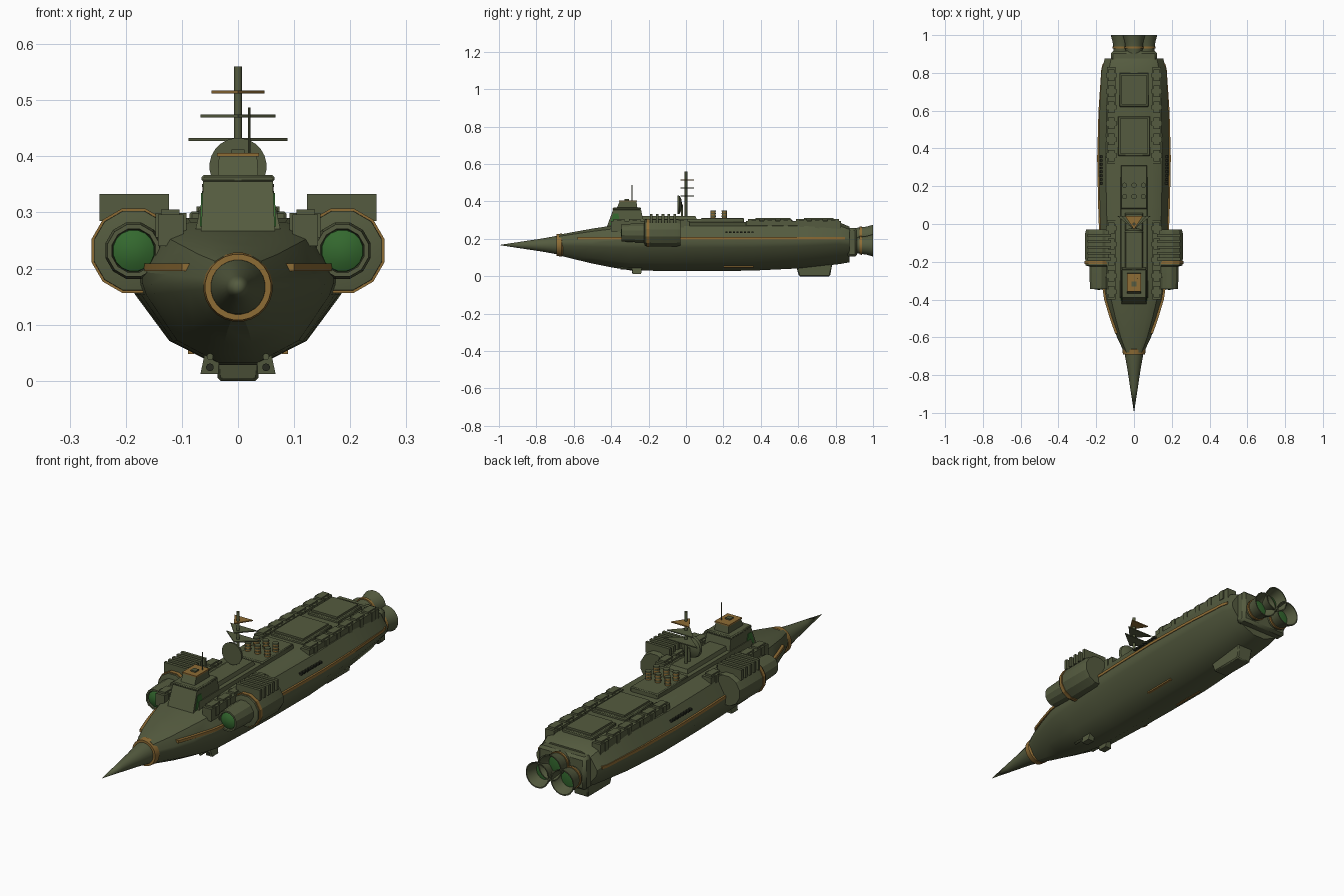
import bpy, bmesh, math
from mathutils import Vector

cube = bpy.data.objects.get("Cube")
if cube:
    bpy.data.objects.remove(cube, do_unlink=True)


def material(name, rgb):
    m = bpy.data.materials.new(name)
    m.use_nodes = True
    m.diffuse_color = (*rgb, 1)
    m.node_tree.nodes["Principled BSDF"].inputs["Base Color"].default_value = (*rgb, 1)
    return m


OLIVE = material("olive hull", (0.09, 0.105, 0.05))
GOLD = material("gold trim", (0.27, 0.15, 0.035))
GREEN = material("green glass", (0.034, 0.14, 0.028))
DARK = material("dark ports", (0.02, 0.023, 0.014))


def finish(name, bm, mat, angle=25):
    bmesh.ops.recalc_face_normals(bm, faces=bm.faces[:])
    mesh = bpy.data.meshes.new(name)
    bm.to_mesh(mesh)
    bm.free()
    mesh.materials.append(mat)
    ob = bpy.data.objects.new(name, mesh)
    bpy.context.collection.objects.link(ob)
    bpy.ops.object.select_all(action='DESELECT')
    bpy.context.view_layer.objects.active = ob
    ob.select_set(True)
    bpy.ops.object.shade_smooth_by_angle(angle=math.radians(angle))
    return ob


def loft(name, rings, mat, angle=25, caps=True):
    """Skin a list of closed rings with equal point counts."""
    bm = bmesh.new()
    rows = [[bm.verts.new(p) for p in ring] for ring in rings]
    n = len(rows[0])
    for a, b in zip(rows, rows[1:]):
        for i in range(n):
            j = (i + 1) % n
            bm.faces.new((a[i], a[j], b[j], b[i]))
    if caps:
        bm.faces.new(rows[0])
        bm.faces.new(rows[-1])
    bmesh.ops.remove_doubles(bm, verts=bm.verts[:], dist=1e-5)
    return finish(name, bm, mat, angle)


def lathe(name, x, z, profile, mat, n=24, angle=25):
    """Revolve (y, radius) pairs about an axis parallel to y."""
    rings = []
    for y, r in profile:
        turn = [2 * math.pi * (i + 0.5) / n for i in range(n)]
        rings.append([(x + r * math.cos(t), y, z + r * math.sin(t)) for t in turn])
    return loft(name, rings, mat, angle)


def box(name, xs, ys, zs, mat=OLIVE, top=None, bevel=0):
    """Box from ranges; top gives other (xs, ys) for the upper face."""
    tx, ty = top or (xs, ys)
    rings = []
    for (a, b), (c, d), z in ((xs, ys, zs[0]), (tx, ty, zs[1])):
        rings.append([(a, c, z), (b, c, z), (b, d, z), (a, d, z)])
    ob = loft(name, rings, mat)
    if bevel:
        mod = ob.modifiers.new("Bevel", 'BEVEL')
        mod.width = bevel
        mod.segments = 1
    return ob


def post(name, x, y, z0, z1, r, mat=OLIVE, n=12):
    bm = bmesh.new()
    bmesh.ops.create_cone(bm, cap_ends=True, segments=n, radius1=r, radius2=r, depth=z1 - z0)
    bmesh.ops.translate(bm, verts=bm.verts[:], vec=(x, y, (z0 + z1) / 2))
    return finish(name, bm, mat, 35)


def span(s, a, b):
    """Range a..b mirrored to side s."""
    return tuple(sorted((s * a, s * b)))


# Hull stations: y, half width, keel height, deck height
STATIONS = [(-.68, .052, .112, .222), (-.6, .09, .092, .237), (-.5, .125, .068, .255),
            (-.4, .155, .048, .27), (-.3, .17, .032, .283), (-.1, .18, .028, .29),
            (.1, .187, .028, .29), (.35, .192, .03, .29), (.6, .185, .042, .29),
            (.82, .17, .065, .288), (.875, .155, .075, .265)]
SHAPE = [(.2, 0), (.64, .16), (.96, .48), (1, .56), (1, .65), (.78, .92), (.5, 1)]
rings = []
for y, w, lo, hi in STATIONS:
    half = [(w * u, y, lo + (hi - lo) * v) for u, v in SHAPE]
    rings.append(half + [(-x, yy, z) for x, yy, z in reversed(half)])
loft("hull", rings, OLIVE, 28)


def half_width(y):
    for a, b in zip(STATIONS, STATIONS[1:]):
        if a[0] <= y <= b[0]:
            return a[1] + (b[1] - a[1]) * (y - a[0]) / (b[0] - a[0])


# Nose spike and collar
lathe("nose_cone", 0, .167, [(-1, 0), (-.87, .02), (-.77, .035), (-.7, .048), (-.66, .052)], OLIVE)
lathe("nose_collar", 0, .167, [(-.692, .05), (-.692, .059), (-.665, .062), (-.655, .055)], GOLD)

for s, side in ((1, "left"), (-1, "right")):
    # Long side stripe hugging the widest line
    path = [-.58] + [st[0] for st in STATIONS[2:-1]] + [.85]
    stripe = []
    for y in path:
        a, b = s * (half_width(y) - .025), s * (half_width(y) + .003)
        stripe.append([(a, y, .196), (b, y, .196), (b, y, .209), (a, y, .209)])
    loft(side + "_side_stripe", stripe, GOLD)

    # Keel stripe and row of ports
    box(side + "_keel_stripe", span(s, .078, .089), (.2, .36), (.048, .056), GOLD)
    for i in range(8):
        y = .21 + .02 * i
        box(side + "_port", span(s, .165, .181), (y, y + .012), (.231, .239), DARK)

    # Side pod with glass front and cooling slats
    px = s * .186
    lathe(side + "_pod_body", px, .232, [(-.225, .05), (-.22, .073), (-.18, .075), (-.05, .075),
                                         (-.03, .07)], OLIVE, 12)
    lathe(side + "_pod_nozzle", px, .232, [(-.2, .052), (-.27, .052), (-.345, .048), (-.345, .04),
                                           (-.33, .038)], OLIVE, 12)
    lathe(side + "_pod_glass", px, .232, [(-.325, .039), (-.338, .037), (-.346, .022), (-.349, 0)],
          GREEN, 16, 40)
    lathe(side + "_pod_ring", px, .232, [(-.212, .07), (-.212, .078), (-.195, .078), (-.195, .07)],
          GOLD, 12)
    for i in range(5):
        y = -.185 + .031 * i
        box(side + "_pod_slat", span(s, .123, .247), (y - .007, y + .007), (.285, .333))
    box(side + "_pod_mount", span(s, .1, .19), (-.2, -.04), (.25, .296))

    # Deck rails with raised blocks
    for y0, y1 in ((-.4, .02), (.32, .83)):
        box(side + "_rail", span(s, .097, .143), (y0, y1), (.24, .296))
        count = round((y1 - y0) / .085)
        step = (y1 - y0) / count
        for i in range(count):
            y = y0 + step * i
            box(side + "_rail_block", span(s, .104, .137), (y + .012, y + step - .012), (.29, .305))
            box(side + "_rail_clamp", span(s, .092, .147), (y + .03, y + step - .03), (.255, .299))

    # Bridge side window and belly turret
    box(side + "_bridge_window", span(s, .06, .068), (-.408, -.35), (.275, .335), GREEN,
        top=(span(s, .06, .0655), (-.388, -.362)))
    box(side + "_belly_turret", span(s, .035, .067), (-.285, -.24), (.012, .055),
        top=(span(s, .033, .058), (-.29, -.235)))
    lathe(side + "_turret_gun", s * .05, .043, [(-.35, .006), (-.26, .006)], OLIVE, 8)
    lathe(side + "_turret_port", s * .05, .024, [(-.29, .007), (-.28, .007)], DARK, 10)

# Deckhouse, platform and cargo hatches
box("deckhouse", (-.08, .08), (-.4, .25), (.25, .305), top=((-.068, .068), (-.38, .25)))
box("deckhouse_roof", (-.05, .05), (-.26, .06), (.3, .322), top=((-.042, .042), (-.25, .05)))
box("aft_platform", (-.07, .07), (.08, .31), (.28, .312), bevel=.004)
for y0, y1, w in ((.36, .57, .086), (.62, .8, .078)):
    box("hatch_frame", (-w, w), (y0, y1), (.27, .302), bevel=.004)
    box("hatch_lid", (-w + .012, w - .012), (y0 + .012, y1 - .012), (.3, .311))

# Bridge tower
box("bridge", (-.066, .066), (-.425, -.22), (.26, .355), top=((-.062, .062), (-.39, -.24)))
box("bridge_brow", (-.065, .065), (-.392, -.24), (.354, .367), bevel=.004)
box("bridge_cabin", (-.036, .036), (-.37, -.26), (.365, .4), top=((-.034, .034), (-.355, -.265)))
box("bridge_cap", (-.037, .037), (-.358, -.262), (.4, .406), GOLD)
box("bridge_hatch", (-.012, .012), (-.33, -.305), (.405, .412))
post("bridge_antenna", .02, -.288, .4, .487, .0025, n=8)

# Radar dish
lathe("radar_dish", 0, .382, [(-.046, .051), (-.034, .048), (-.025, .03), (-.02, 0), (-.027, 0),
                              (-.03, .028), (-.038, .043), (-.046, .051)], OLIVE, 24, 30)
post("dish_stand", 0, -.022, .3, .385, .006)

# Main mast with triangular yards
post("mast", 0, 0, .3, .56, .007)
for z, w, mat in ((.43, .088, OLIVE), (.472, .067, OLIVE), (.515, .047, GOLD)):
    tri = [(-w, .042), (w, .042), (0, -.03)]
    loft("mast_yard", [[(x, y, z + d) for x, y in tri] for d in (-.0025, .0025)], mat)

# Launch tubes
for x in (-.05, 0, .05):
    for y in (.145, .205):
        post("launch_tube", x, y, .3, .346, .013, GOLD)
        for z in (.318, .332):
            post("tube_band", x, y, z, z + .006, .0142)
        post("tube_cap", x, y, .345, .351, .0142)

# Engine block and three bells
box("engine_block", (-.122, .122), (.86, .915), (.105, .258), bevel=.012)
for x, z in ((-.064, .165), (.064, .165), (0, .216)):
    lathe("engine_bell", x, z, [(.89, .042), (.93, .045), (.965, .05), (1, .06), (1, .055),
                                (.965, .045), (.945, .038)], OLIVE, 20, 30)
    lathe("bell_ring", x, z, [(.928, .04), (.928, .05), (.94, .051), (.94, .04)], GOLD, 20)
    lathe("engine_glow", x, z, [(.94, .039), (.952, .038), (.958, 0)], GREEN, 20, 40)

# Keel fin
box("keel_fin", (-.036, .036), (.605, .77), (0, .08), top=((-.04, .04), (.58, .785)), bevel=.005)
